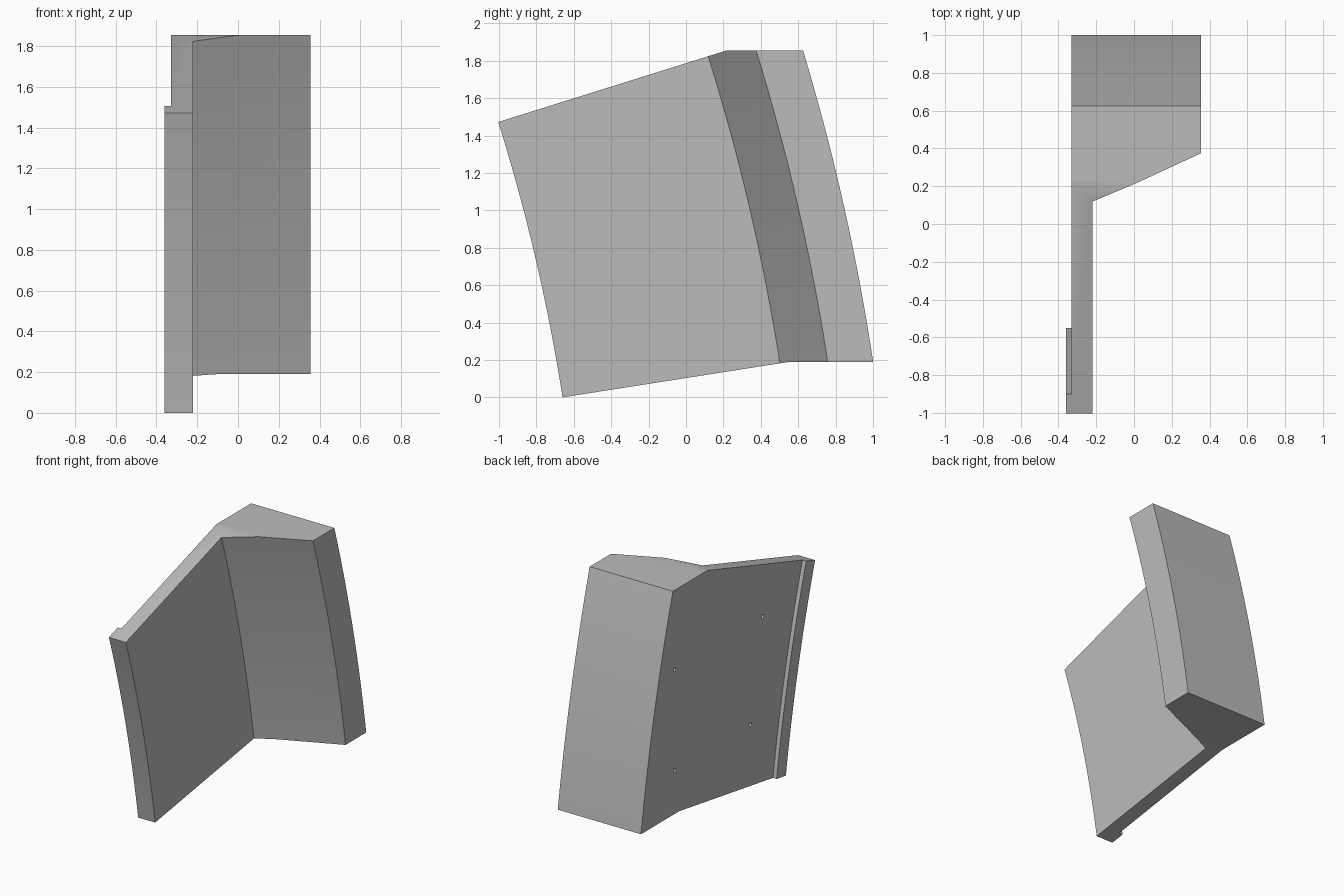
import bpy, bmesh, math
from mathutils import Matrix

cube = bpy.data.objects.get("Cube")
if cube:
    bpy.data.objects.remove(cube, do_unlink=True)

grey = bpy.data.materials.new("plain grey")
grey.use_nodes = True
colour = (0.5, 0.5, 0.5, 1)
grey.diffuse_color = colour
grey.node_tree.nodes["Principled BSDF"].inputs["Base Color"].default_value = colour

# Axis of the shared curve, parallel to x
AXIS_Y, AXIS_Z = -10.737, -1.578
R = 10.2                                   # radius of the front edge
LOW, HIGH = math.radians(8.9), math.radians(17.4)


def make_object(name, bm):
    bmesh.ops.recalc_face_normals(bm, faces=bm.faces)
    mesh = bpy.data.meshes.new(name)
    bm.to_mesh(mesh)
    bm.free()
    mesh.materials.append(grey)
    ob = bpy.data.objects.new(name, mesh)
    bpy.context.collection.objects.link(ob)
    return ob


def loft(name, rings):
    """Closed solid skinned over matching rings of points."""
    bm = bmesh.new()
    loops = [[bm.verts.new(p) for p in ring] for ring in rings]
    for a, b in zip(loops, loops[1:]):
        for i in range(len(a)):
            j = (i + 1) % len(a)
            bm.faces.new((a[i], a[j], b[j], b[i]))
    bm.faces.new(loops[0])
    bm.faces.new(loops[-1])
    return make_object(name, bm)


def cut(ob, cutter, operation):
    mod = ob.modifiers.new("cut", 'BOOLEAN')
    mod.operation, mod.solver, mod.object = operation, 'EXACT', cutter
    bpy.context.view_layer.objects.active = ob
    bpy.ops.object.modifier_apply(modifier=mod.name)
    bpy.data.objects.remove(cutter, do_unlink=True)


# Cross-section (x, distance behind the front edge): lip, plate, angled flange
section = [(-0.36, 0), (-0.36, 0.11), (-0.33, 0.11), (-0.33, 1.67),
           (0.355, 1.67), (0.355, 1.43), (-0.22, 1.176), (-0.22, 0)]
steps = 32
rings = []
for k in range(steps + 1):
    a = math.radians(6 + 14 * k / steps)
    rings.append([(x, AXIS_Y + (R + d) * math.cos(a), AXIS_Z + (R + d) * math.sin(a))
                  for x, d in section])
panel = loft("curved_panel", rings)


# Side outline: radial ends on the plate, level ends on the flange
def on_ray(angle, z):
    return AXIS_Y + (z - AXIS_Z) / math.tan(angle), z


def at_depth(angle, y):
    return y, AXIS_Z + (y - AXIS_Y) * math.tan(angle)


outline = [at_depth(LOW, -1.5), on_ray(LOW, 0.19), (1.5, 0.19),
           (1.5, 1.855), on_ray(HIGH, 1.855), at_depth(HIGH, -1.5)]
trim = loft("trim", [[(x, y, z) for y, z in outline] for x in (-1, 1)])
cut(panel, trim, 'INTERSECT')

# Four small blind holes in the outer face
bm = bmesh.new()
for y, z in [(-0.43, 1.265), (0.606, 1.265), (-0.286, 0.514), (0.606, 0.514)]:
    place = Matrix.Translation((-0.33, y, z)) @ Matrix.Rotation(math.pi / 2, 4, 'Y')
    bmesh.ops.create_cone(bm, cap_ends=True, segments=16, radius1=0.015,
                          radius2=0.015, depth=0.12, matrix=place)
cut(panel, make_object("hole_pins", bm), 'DIFFERENCE')

bpy.ops.object.select_all(action='DESELECT')
panel.select_set(True)
bpy.context.view_layer.objects.active = panel
bpy.ops.object.shade_smooth_by_angle(angle=math.radians(30))
